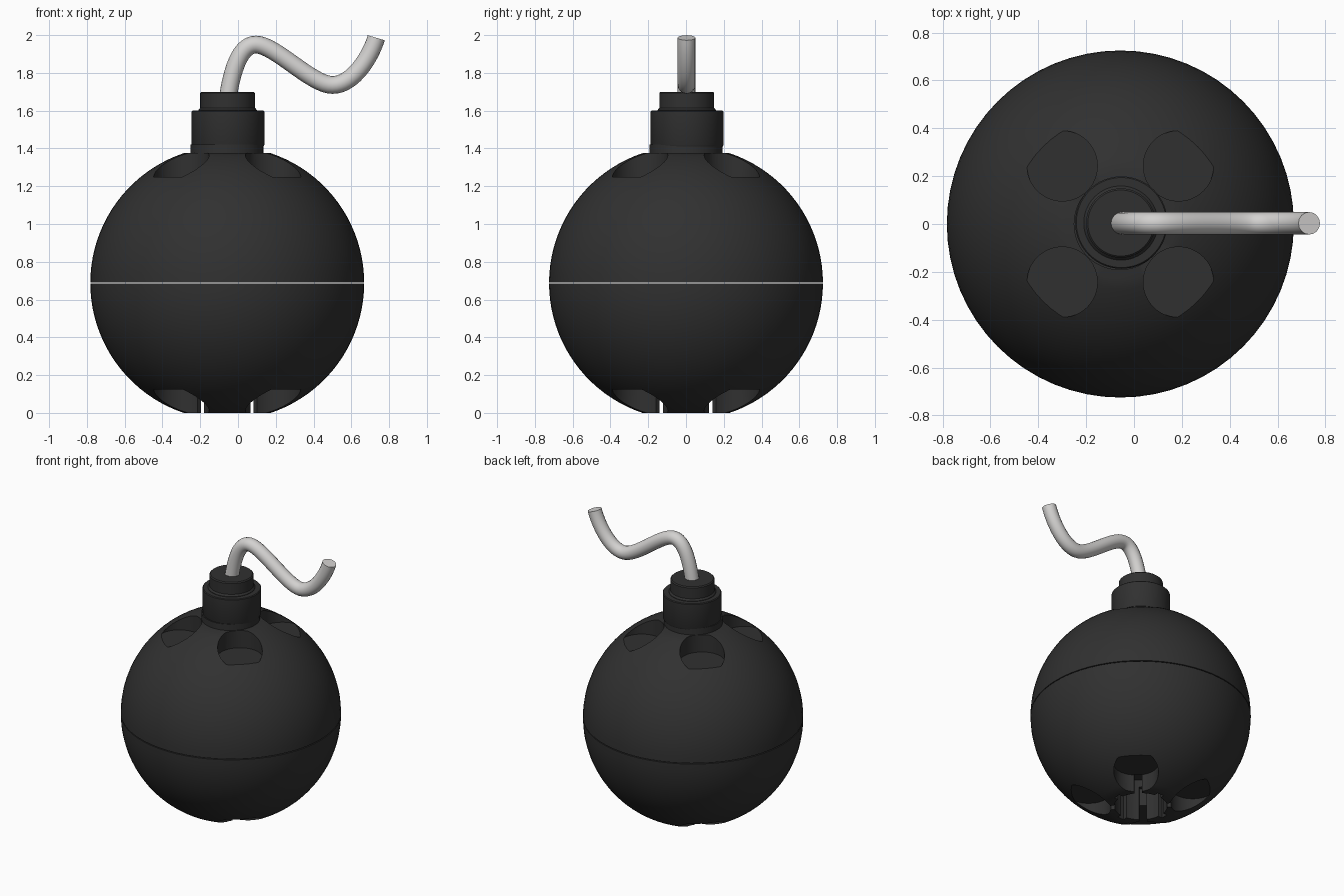
import bpy, bmesh, math
from mathutils import Matrix

if "Cube" in bpy.data.objects:
    bpy.data.objects.remove(bpy.data.objects["Cube"], do_unlink=True)

CX = -0.057                # body axis
MID, RADIUS = 0.6875, 0.725
GAP = 0.003                # half of the seam between the shells
POCKET = 0.243             # pocket offset from the axis


def material(name, rgb, rough):
    m = bpy.data.materials.new(name)
    m.use_nodes = True
    m.diffuse_color = (*rgb, 1)
    bsdf = m.node_tree.nodes["Principled BSDF"]
    bsdf.inputs["Base Color"].default_value = (*rgb, 1)
    bsdf.inputs["Roughness"].default_value = rough
    return m


black = material("charcoal black", (0.03, 0.03, 0.03), 0.6)
pale = material("pale grey", (0.65, 0.64, 0.63), 0.6)


def new_object(name, bm, mat=black):
    bmesh.ops.recalc_face_normals(bm, faces=bm.faces)
    me = bpy.data.meshes.new(name)
    bm.to_mesh(me)
    bm.free()
    me.materials.append(mat)
    ob = bpy.data.objects.new(name, me)
    bpy.context.collection.objects.link(ob)
    return ob


def activate(ob):
    bpy.ops.object.select_all(action='DESELECT')
    ob.select_set(True)
    bpy.context.view_layer.objects.active = ob


def smooth(ob):
    activate(ob)
    bpy.ops.object.shade_smooth_by_angle(angle=math.radians(30))


def lathe(name, profile, x=CX, y=0, steps=64):
    """Revolve (radius, z) points that start and end on the axis."""
    bm = bmesh.new()
    verts = [bm.verts.new((r, 0, z)) for r, z in profile]
    edges = [bm.edges.new(pair) for pair in zip(verts, verts[1:])]
    bmesh.ops.spin(bm, geom=verts + edges, cent=(0, 0, 0), axis=(0, 0, 1),
                   angle=math.tau, steps=steps)
    bmesh.ops.remove_doubles(bm, verts=bm.verts, dist=0.0001)
    bmesh.ops.translate(bm, verts=bm.verts, vec=(x, y, 0))
    return new_object(name, bm)


def cylinder(name, r, z0, z1, x, y):
    return lathe(name, [(0, z0), (r, z0), (r, z1), (0, z1)], x, y, 48)


def slot_box(name, angle, z0, z1):
    bm = bmesh.new()
    bmesh.ops.create_cube(bm, size=1)
    place = (Matrix.Translation((CX, 0, (z0 + z1) / 2))
             @ Matrix.Rotation(angle, 4, 'Z')
             @ Matrix.Translation((0.15, 0, 0))
             @ Matrix.Diagonal((0.11, 0.05, z1 - z0, 1)))
    bmesh.ops.transform(bm, matrix=place, verts=bm.verts)
    return new_object(name, bm)


def cut(ob, cutter):
    mod = ob.modifiers.new("cut", 'BOOLEAN')
    mod.operation, mod.solver, mod.object = 'DIFFERENCE', 'EXACT', cutter
    activate(ob)
    bpy.ops.object.modifier_apply(modifier=mod.name)
    bpy.data.objects.remove(cutter, do_unlink=True)


# Two round shells, truncated at the poles, with round pockets
for name, s in (("upper_shell", 1), ("lower_shell", -1)):
    pole = math.asin(MID / RADIUS)
    arc = [(RADIUS * math.cos(pole * i / 20),
            MID + s * max(GAP, RADIUS * math.sin(pole * i / 20)))
           for i in range(21)]
    shell = lathe(name, [(0, MID + s * GAP)] + arc + [(0, MID + s * MID)])
    low, high = sorted((MID + s * 0.5625, MID + s * 0.9))
    for sx in (-1, 1):
        for sy in (-1, 1):
            cut(shell, cylinder("pocket_cutter", 0.147, low, high,
                                CX + sx * POCKET, sy * POCKET))
    # Socket with slots in its wall, open underneath
    if s < 0:
        cut(shell, cylinder("socket_cutter", 0.175, -0.1, 0.3, CX, 0))
        for k in range(8):
            cut(shell, slot_box("slot_cutter", k * math.tau / 8, -0.1, 0.25))
    smooth(shell)

# Neck: base ring, collar and cap
smooth(cylinder("neck_ring", 0.193, 1.36, 1.42, CX - 0.002, 0))
collar = lathe("neck_collar", [(0, 1.41), (0.188, 1.41), (0.193, 1.42),
                               (0.193, 1.595), (0.188, 1.60), (0, 1.60)],
               CX + 0.004, 0.006)
smooth(collar)
cap = lathe("neck_cap", [(0, 1.59), (0.155, 1.59), (0.155, 1.603),
                         (0.145, 1.615), (0.145, 1.693), (0.138, 1.70),
                         (0, 1.70)], CX + 0.002, 0.004)
smooth(cap)

# Wavy fuse: point and handle offset (x, z)
path = [((-0.055, 1.66), (0.015, 0.10)),
        ((0.095, 1.95), (0.10, 0.0)),
        ((0.50, 1.736), (0.11, 0.0)),
        ((0.732, 1.986), (0.03, 0.10))]
curve = bpy.data.curves.new("fuse", 'CURVE')
curve.dimensions = '3D'
curve.bevel_depth = 0.047
curve.bevel_resolution = 6
curve.resolution_u = 16
curve.use_fill_caps = True
spline = curve.splines.new('BEZIER')
spline.bezier_points.add(len(path) - 1)
for bp, ((x, z), (hx, hz)) in zip(spline.bezier_points, path):
    bp.handle_left_type = bp.handle_right_type = 'FREE'
    bp.co = (x, 0.003, z)
    bp.handle_left = (x - hx, 0.003, z - hz)
    bp.handle_right = (x + hx, 0.003, z + hz)
curve.materials.append(pale)
fuse = bpy.data.objects.new("fuse", curve)
bpy.context.collection.objects.link(fuse)
activate(fuse)
bpy.ops.object.convert(target='MESH')
smooth(bpy.context.view_layer.objects.active)
